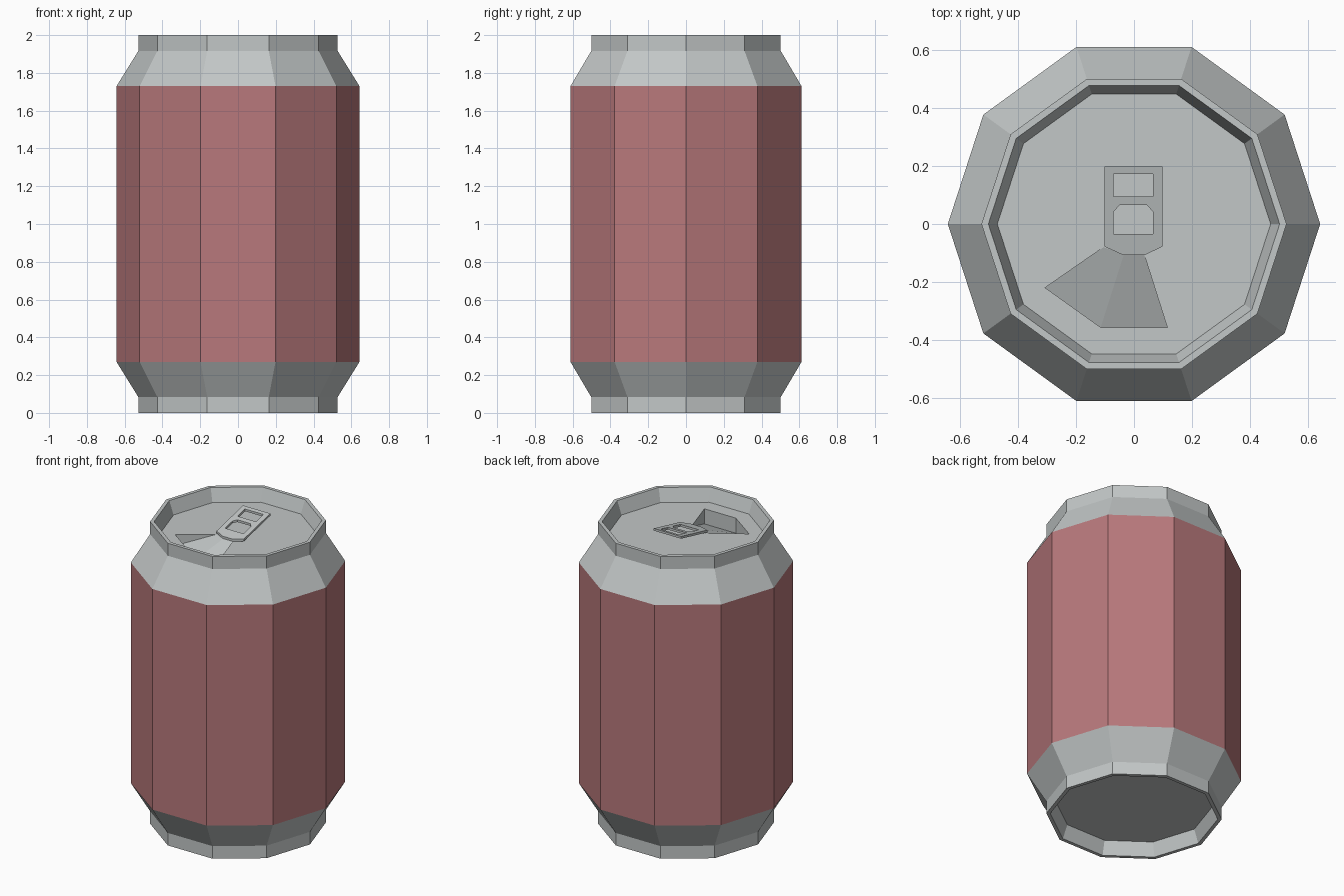
import bpy, bmesh, math
from mathutils import Vector

if "Cube" in bpy.data.objects:
    bpy.data.objects.remove(bpy.data.objects["Cube"])

SIDES = 10
FLOOR = 1.913


def material(name, rgb):
    m = bpy.data.materials.new(name)
    m.diffuse_color = (*rgb, 1)
    m.use_nodes = True
    m.node_tree.nodes["Principled BSDF"].inputs["Base Color"].default_value = m.diffuse_color
    return m


metal = material("bare metal", (0.54, 0.57, 0.57))
red = material("red paint", (0.48, 0.19, 0.20))


def finish(bm, name, mats):
    bmesh.ops.recalc_face_normals(bm, faces=bm.faces)
    mesh = bpy.data.meshes.new(name)
    bm.to_mesh(mesh)
    bm.free()
    for m in mats:
        mesh.materials.append(m)
    ob = bpy.data.objects.new(name, mesh)
    bpy.context.collection.objects.link(ob)
    return ob


def loop_edges(bm, verts):
    """Close a ring of vertices with edges (reusing existing ones)."""
    out = []
    for a, b in zip(verts, verts[1:] + verts[:1]):
        out.append(bm.edges.get((a, b)) or bm.edges.new((a, b)))
    return out


def fill(bm, loops):
    """Fill an outline that may contain holes."""
    edges = [e for l in loops for e in loop_edges(bm, l)]
    r = bmesh.ops.triangle_fill(bm, edges=edges, use_beauty=True, normal=(0, 0, 1))
    return [g for g in r["geom"] if isinstance(g, bmesh.types.BMFace)]


# Can body: lathed profile from the recessed base to the recessed lid
profile = [(0.472, 2 - FLOOR), (0.503, 0), (0.527, 0), (0.527, 0.083),
           (0.643, 0.27), (0.643, 1.73), (0.527, 1.917), (0.527, 2),
           (0.503, 2), (0.472, FLOOR)]
bm = bmesh.new()
rings = []
for r, z in profile:
    rings.append([bm.verts.new((r * math.cos(k * math.tau / SIDES),
                                r * math.sin(k * math.tau / SIDES), z))
                  for k in range(SIDES)])
for lo, hi in zip(rings, rings[1:]):
    for k in range(SIDES):
        n = (k + 1) % SIDES
        bm.faces.new((lo[k], lo[n], hi[n], hi[k]))
bm.faces.new(rings[0][::-1])

# Lid with the mouth opening: the panel is pushed down towards the front
outline = [(-0.105, -0.08), (-0.307, -0.22), (-0.115, -0.357),
           (0.115, -0.357), (0.035, -0.105), (-0.035, -0.105)]
mouth = [bm.verts.new((x, y, FLOOR)) for x, y in outline]
fill(bm, [rings[-1], mouth])
a, b, c, d, e, f = mouth
b2, c2, d2 = [bm.verts.new(v.co - Vector((0, 0, h)))
              for v, h in ((b, 0.075), (c, 0.1), (d, 0.1))]
for face in ((a, b2, c2, f), (f, c2, d2, e), (a, b, b2),
             (b, c, c2, b2), (c, d, d2, c2), (d, e, d2)):
    bm.faces.new(face)

# Painted middle band
for face in bm.faces:
    zs = [v.co.z for v in face.verts]
    face.material_index = int(min(zs) > 0.26 and max(zs) < 1.74 and max(zs) - min(zs) > 1)
finish(bm, "can_body", [metal, red])

# Pull tab: thin plate with two holes, rising towards the back
THICK, SLOPE = 0.015, 0.23
tab = [(-0.102, 0.198), (-0.102, -0.078), (-0.038, -0.107),
       (0.038, -0.107), (0.098, -0.078), (0.098, 0.198)]
slot = [(-0.07, 0.095), (0.065, 0.095), (0.065, 0.173), (-0.07, 0.173)]
finger_hole = [(-0.07, -0.035), (0.065, -0.035), (0.065, 0.043), (0.045, 0.065),
               (-0.05, 0.065), (-0.07, 0.043)]
bm = bmesh.new()
loops = [[bm.verts.new((x, y, 0)) for x, y in pts] for pts in (tab, slot, finger_hole)]
faces = fill(bm, loops)
ext = bmesh.ops.extrude_face_region(bm, geom=faces, use_keep_orig=True)
for g in ext["geom"]:
    if isinstance(g, bmesh.types.BMVert):
        g.co.z += THICK
for v in bm.verts:
    v.co.z += 2 - THICK - SLOPE * (0.198 - v.co.y)
finish(bm, "pull_tab", [metal])
